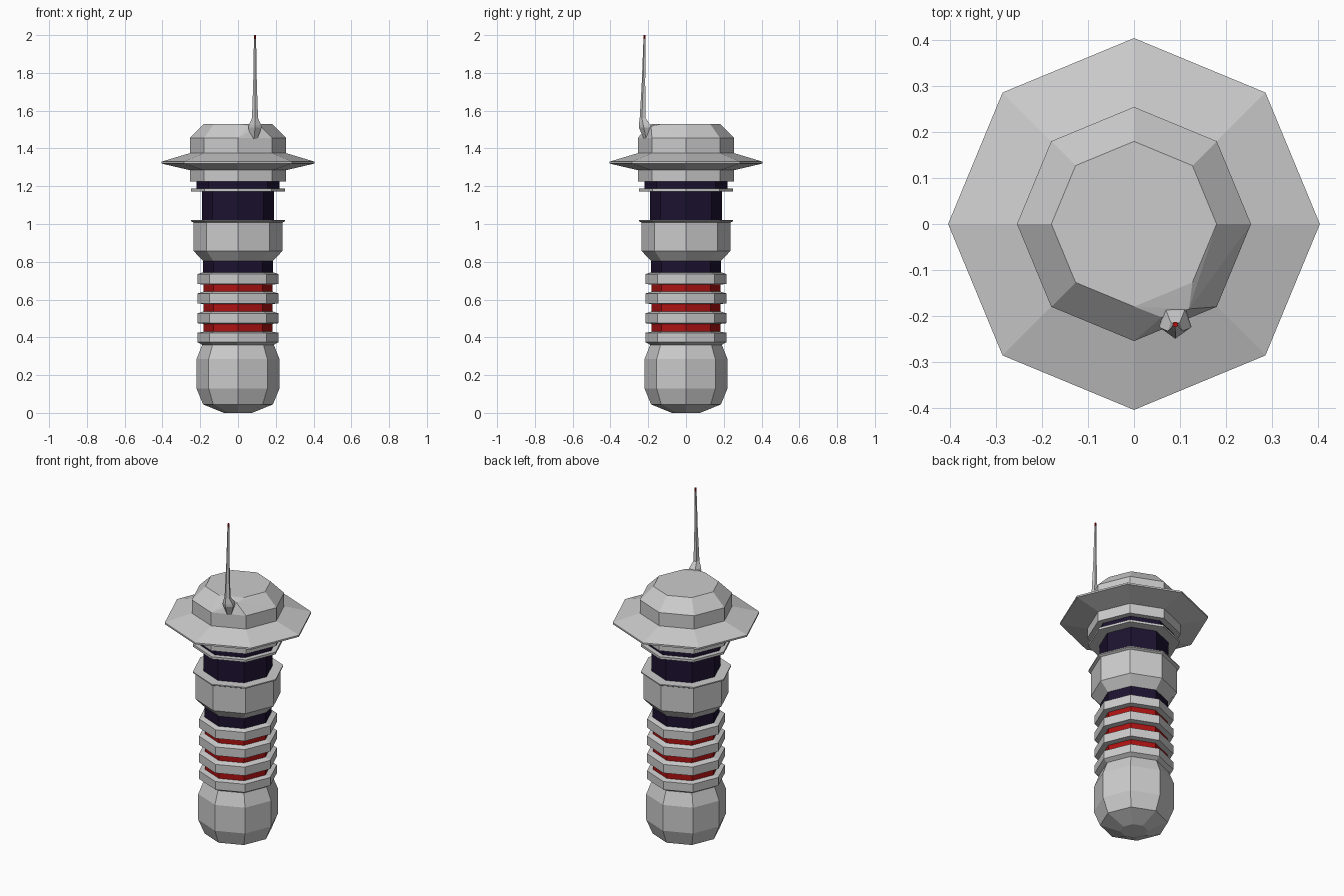
import bpy, bmesh
from math import cos, sin, pi

if "Cube" in bpy.data.objects:
    bpy.data.objects.remove(bpy.data.objects["Cube"])

SIDES = 8


def material(name, rgb):
    m = bpy.data.materials.new(name)
    m.diffuse_color = (*rgb, 1)
    m.use_nodes = True
    m.node_tree.nodes["Principled BSDF"].inputs["Base Color"].default_value = m.diffuse_color
    return m


RED = material("red", (0.42, 0.006, 0.006))
DARK = material("dark_purple", (0.012, 0.006, 0.03))


def lathe(name, profile, mat=None, sides=SIDES, centre=None, turn=0.0, extra=()):
    """Loft (radius, z) rings into a capped solid; extra points make it a hull."""
    bm = bmesh.new()
    rings = []
    for i, (r, z) in enumerate(profile):
        cx, cy = centre[i] if centre else (0, 0)
        rings.append([bm.verts.new((cx + r * cos(turn + 2 * pi * k / sides),
                                    cy + r * sin(turn + 2 * pi * k / sides), z))
                      for k in range(sides)])
    if extra:
        for p in extra:
            bm.verts.new(p)
        bmesh.ops.convex_hull(bm, input=bm.verts[:])
        bmesh.ops.dissolve_limit(bm, angle_limit=0.01, verts=bm.verts[:], edges=bm.edges[:])
    else:
        for a, b in zip(rings, rings[1:]):
            for k in range(sides):
                n = (k + 1) % sides
                bm.faces.new((a[k], a[n], b[n], b[k]))
        bm.faces.new(rings[0][::-1])
        bm.faces.new(rings[-1])
    bmesh.ops.recalc_face_normals(bm, faces=bm.faces[:])
    me = bpy.data.meshes.new(name)
    bm.to_mesh(me)
    bm.free()
    ob = bpy.data.objects.new(name, me)
    bpy.context.collection.objects.link(ob)
    if mat:
        me.materials.append(mat)
    return ob


# Rounded foot
lathe("foot", [(0.075, 0.005), (0.185, 0.045), (0.22, 0.13), (0.22, 0.285), (0.19, 0.36)])
bpy.data.objects["foot"].data.vertices.foreach_get  # foot bottom sits on the ground
for v in bpy.data.objects["foot"].data.vertices[:SIDES]:
    v.co.z = 0

# Grip: red core with four grey rings
lathe("grip_core", [(0.182, 0.35), (0.182, 0.72)], RED)
lathe("grip_ring_1", [(0.18, 0.355), (0.215, 0.375), (0.215, 0.424), (0.18, 0.43)])
for i, z in enumerate((0.475, 0.58, 0.683)):
    lathe(f"grip_ring_{i + 2}", [(0.18, z - 0.004), (0.215, z), (0.215, z + 0.052), (0.18, z + 0.063)])

# Dark lower neck and grey collar
lathe("lower_neck", [(0.185, 0.72), (0.185, 0.83)], DARK)
lathe("collar", [(0.185, 0.805), (0.236, 0.858), (0.236, 1.008), (0.25, 1.015), (0.25, 1.022), (0.19, 1.022)])

# Dark upper neck with thin disc and dark band
lathe("upper_neck", [(0.19, 1.0), (0.19, 1.19)], DARK)
lathe("thin_disc", [(0.25, 1.173), (0.25, 1.187)])
lathe("dark_band", [(0.22, 1.18), (0.22, 1.235)], DARK)

# Head with wide brim
lathe("head_brim", [(0.255, 1.225), (0.255, 1.285), (0.405, 1.32), (0.405, 1.33), (0.255, 1.375)])

# Cap, pulled out toward the antenna mount
lathe("cap", [(0.255, 1.36), (0.255, 1.455), (0.18, 1.53)],
      extra=[(0.06, -0.203, 1.518), (0.12, -0.185, 1.518)])

# Antenna mount and tapering mast
lathe("antenna", [(0.018, 1.45), (0.037, 1.51), (0.034, 1.525), (0.017, 1.56), (0.010, 1.75), (0.006, 1.985)],
      sides=5, turn=-pi * 0.5,
      centre=[(0.085, -0.205), (0.09, -0.212), (0.09, -0.216), (0.09, -0.228), (0.09, -0.224), (0.09, -0.219)])
lathe("antenna_tip", [(0.0065, 1.98), (0.0065, 2.0)], RED, sides=5, turn=-pi * 0.5,
      centre=[(0.09, -0.219)] * 2)
